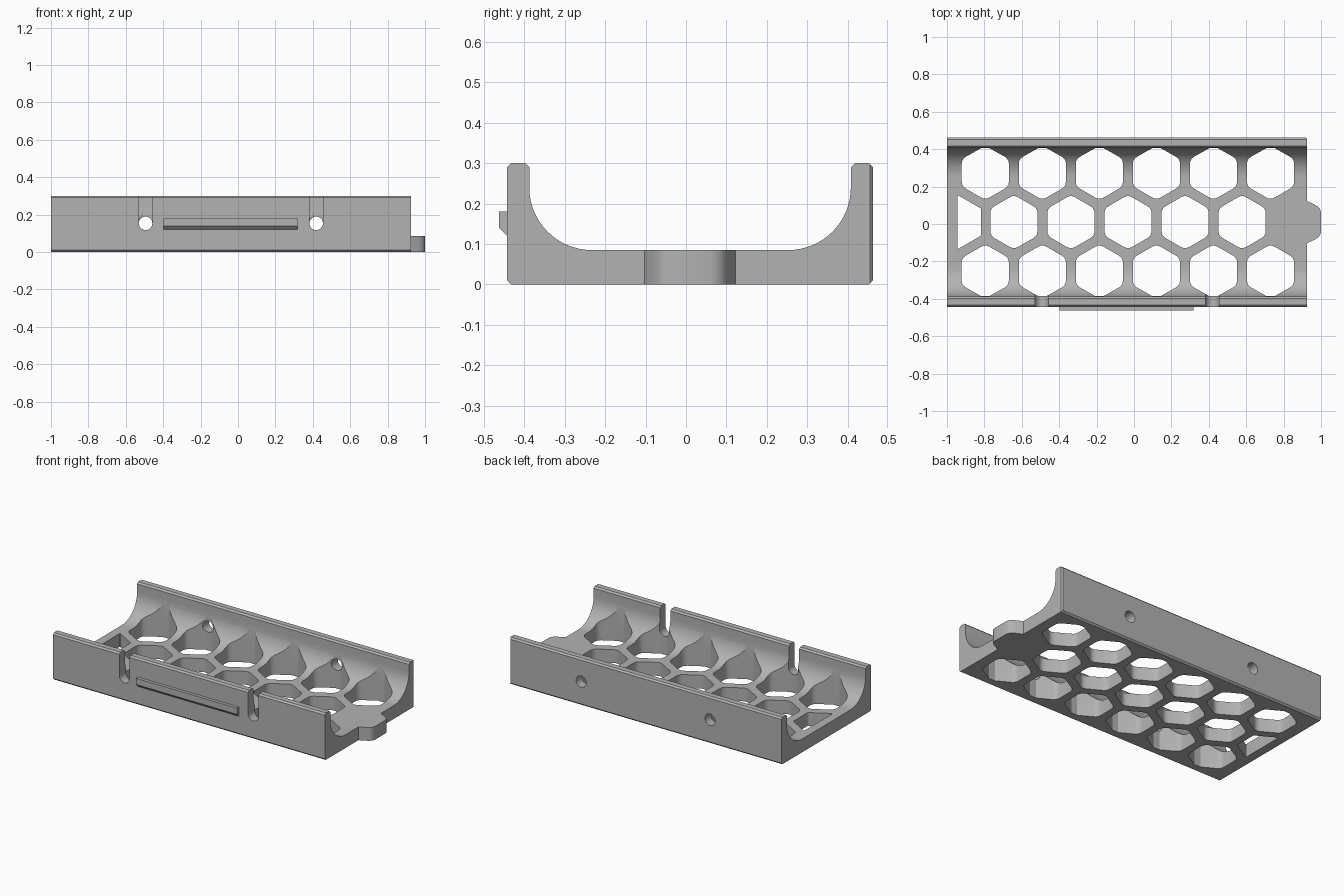
import bpy, bmesh, math
from mathutils import Vector

cube = bpy.data.objects.get("Cube")
if cube:
    bpy.data.objects.remove(cube, do_unlink=True)

grey = bpy.data.materials.new("plain grey")
grey.use_nodes = True
colour = (0.45, 0.45, 0.45, 1)
grey.diffuse_color = colour
grey.node_tree.nodes["Principled BSDF"].inputs["Base Color"].default_value = colour

X0, X1 = -1.0, 0.925           # tray ends
Y0, Y1 = -0.443, 0.463         # outer wall faces
IN0, IN1 = -0.388, 0.408       # inner wall faces
FLOOR, TOP, R = 0.085, 0.3, 0.155
MID = 0.01                     # centre line in y


def prism(bm, points, offset):
    """Extrude a closed loop of 3D points along a vector."""
    face = bm.faces.new([bm.verts.new(p) for p in points])
    result = bmesh.ops.extrude_face_region(bm, geom=[face], use_keep_orig=True)
    verts = [g for g in result["geom"] if isinstance(g, bmesh.types.BMVert)]
    bmesh.ops.translate(bm, vec=offset, verts=verts)


def finish(bm, name):
    bmesh.ops.recalc_face_normals(bm, faces=bm.faces)
    mesh = bpy.data.meshes.new(name)
    bm.to_mesh(mesh)
    bm.free()
    mesh.materials.append(grey)
    obj = bpy.data.objects.new(name, mesh)
    bpy.context.collection.objects.link(obj)
    return obj


def arc(cx, cy, r, start, end, steps):
    angles = [math.radians(start + (end - start) * i / steps) for i in range(steps + 1)]
    return [(cx + r * math.cos(a), cy + r * math.sin(a)) for a in angles]


def rounded(points, r, steps=3):
    """Round each corner of a convex loop with a quadratic curve."""
    out = []
    for i, p in enumerate(points):
        p, a, b = Vector(p), Vector(points[i - 1]), Vector(points[(i + 1) % len(points)])
        s, e = p + (a - p).normalized() * r, p + (b - p).normalized() * r
        for k in range(steps + 1):
            t = k / steps
            out.append(s * (1 - t) ** 2 + p * 2 * t * (1 - t) + e * t * t)
    return out


# Tray cross-section: two walls with large fillets down to the floor
c = 0.01
profile = [(Y0, c), (Y0 + c, 0), (Y1 - c, 0), (Y1, c),
           (Y1, TOP - c), (Y1 - c, TOP), (IN1 + c, TOP), (IN1, TOP - c)]
profile += arc(IN1 - R, FLOOR + R, R, 0, -90, 16)
profile += arc(IN0 + R, FLOOR + R, R, -90, -180, 16)
profile += [(IN0, TOP - c), (IN0 - c, TOP), (Y0 + c, TOP), (Y0, TOP - c)]
bm = bmesh.new()
prism(bm, [(X0, y, z) for y, z in profile], (X1 - X0, 0, 0))
corner = [e for e in bm.edges
          if all(v.co.x > X1 - 0.001 and v.co.y > Y1 - 0.001 for v in e.verts)]
bmesh.ops.bevel(bm, geom=corner, offset=0.008, segments=1, affect='EDGES')
tray = finish(bm, "tray")

# Honeycomb openings, kept clear of the upright walls
PITCH, APOTHEM = 0.305, 0.126
RAD = APOTHEM / math.cos(math.pi / 6)
hexagon = rounded(arc(0, 0, RAD, 30, 330, 5), 0.025)
half = rounded(arc(0, 0, RAD, -90, 90, 3), 0.003, 1)
bm = bmesh.new()


def opening(shape, x, y):
    points = []
    for p in shape:
        q = (x + p[0], min(max(y + p[1], IN0 + 0.002), IN1 - 0.002), -0.1)
        if not points or (Vector(q) - Vector(points[-1])).length > 1e-5:
            points.append(q)
    prism(bm, points, (0, 0, 0.5))


ROW = PITCH * math.sin(math.pi / 3)
for side in (-1, 1):
    for i in range(6):
        opening(hexagon, -0.795 + i * PITCH, MID + side * ROW)
for i in range(5):
    opening(hexagon, -0.642 + i * PITCH, MID)
opening(half, -0.944, MID)
honeycomb = finish(bm, "honeycomb_cutter")

# Open slots in the front wall and round holes in the back wall
bm = bmesh.new()
HOLE_Z, HOLE_R = 0.153, 0.036
for x in (-0.494, 0.418):
    slot = arc(x, HOLE_Z, HOLE_R, 180, 360, 16) + [(x + HOLE_R, 0.4), (x - HOLE_R, 0.4)]
    prism(bm, [(px, -0.6, pz) for px, pz in slot], (0, 0.4, 0))
    hole = arc(x, HOLE_Z, HOLE_R, 0, 348.75, 31)
    prism(bm, [(px, 0.2, pz) for px, pz in hole], (0, 0.4, 0))
slots = finish(bm, "slot_cutter")

for cutter in (honeycomb, slots):
    mod = tray.modifiers.new(cutter.name, 'BOOLEAN')
    mod.operation, mod.solver, mod.object = 'DIFFERENCE', 'EXACT', cutter
bpy.context.view_layer.update()
evaluated = tray.evaluated_get(bpy.context.evaluated_depsgraph_get())
cut_mesh = bpy.data.meshes.new_from_object(evaluated)
tray.modifiers.clear()
tray.data = cut_mesh
for cutter in (honeycomb, slots):
    bpy.data.objects.remove(cutter, do_unlink=True)

# Ledge on the front wall with a sloped underside
bm = bmesh.new()
ledge = [(Y0, 0.12), (Y0, 0.18), (-0.463, 0.18), (-0.463, 0.14)]
prism(bm, [(-0.397, y, z) for y, z in ledge], (0.714, 0, 0))
front_ledge = finish(bm, "front_ledge")

# Connecting tab at the end of the floor
bm = bmesh.new()
half_tab = [(X1, 0.113), (0.965, 0.094)]
half_tab += [(0.982, 0.084), (0.994, 0.071), (1.0, 0.052)]
tab = half_tab + [(x, -y) for x, y in reversed(half_tab)]
prism(bm, [(x, y + MID, 0) for x, y in tab], (0, 0, FLOOR))
end_tab = finish(bm, "end_tab")

# Smooth curved surfaces, sharp creases
bpy.ops.object.select_all(action='DESELECT')
for obj in (tray, front_ledge, end_tab):
    obj.select_set(True)
bpy.context.view_layer.objects.active = tray
bpy.ops.object.shade_smooth_by_angle(angle=math.radians(28))
